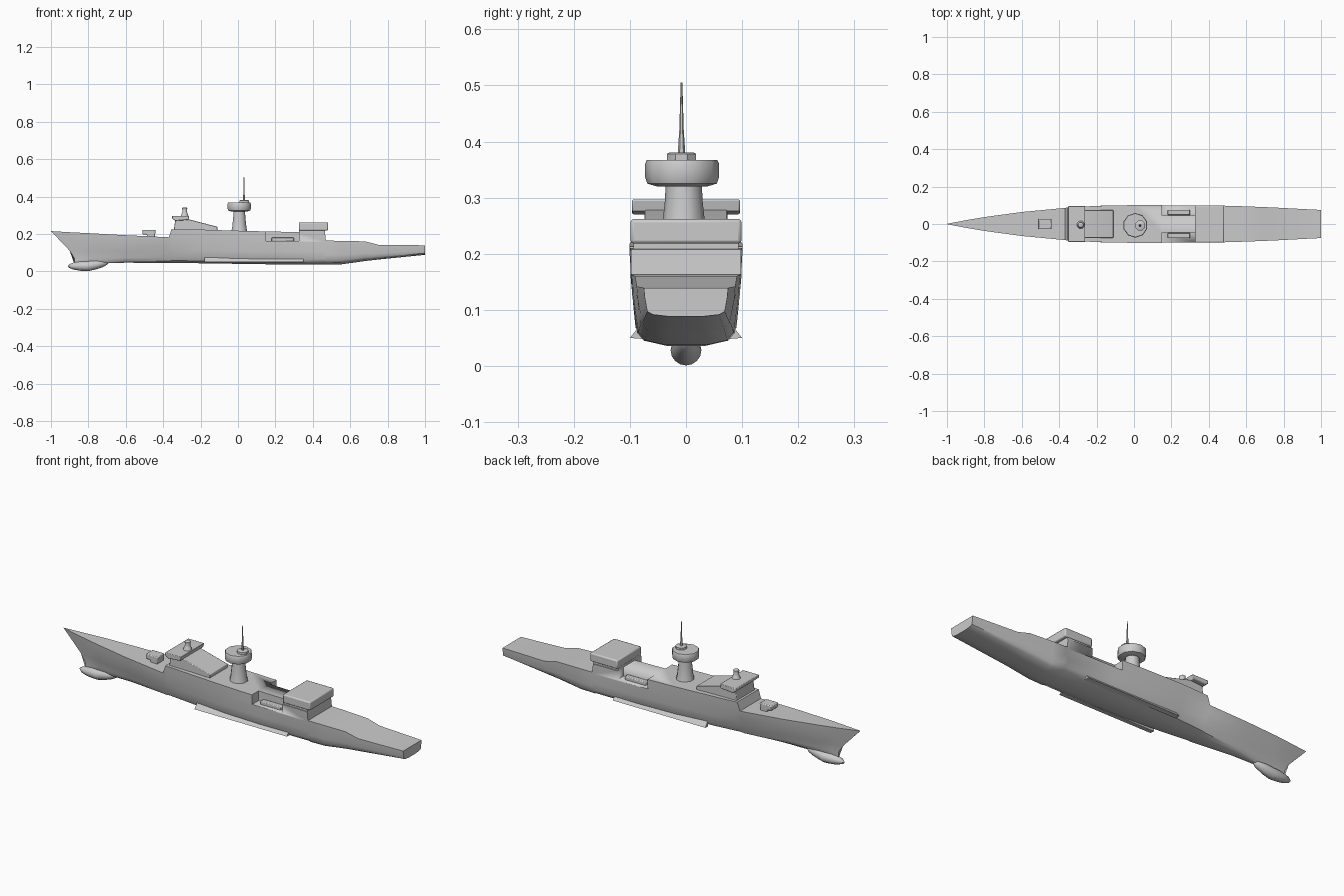
import bpy
import bmesh
from math import radians, pi
from mathutils import Matrix

old = bpy.data.objects.get("Cube")
if old:
    bpy.data.objects.remove(old)

grey = bpy.data.materials.new("ship_grey")
grey.use_nodes = True
colour = (0.6, 0.6, 0.6, 1)
grey.diffuse_color = colour
grey.node_tree.nodes["Principled BSDF"].inputs["Base Color"].default_value = colour


def finish(name, bm, angle=35):
    bmesh.ops.recalc_face_normals(bm, faces=bm.faces)
    mesh = bpy.data.meshes.new(name)
    bm.to_mesh(mesh)
    bm.free()
    mesh.materials.append(grey)
    ob = bpy.data.objects.new(name, mesh)
    bpy.context.collection.objects.link(ob)
    bpy.ops.object.select_all(action='DESELECT')
    ob.select_set(True)
    bpy.context.view_layer.objects.active = ob
    bpy.ops.object.shade_smooth_by_angle(angle=radians(angle))
    return ob


def loft(name, rings, angle=35):
    """Skin a list of closed rings that have equal point counts."""
    bm = bmesh.new()
    rows = [[bm.verts.new(p) for p in ring] for ring in rings]
    n = len(rows[0])
    for a, b in zip(rows, rows[1:]):
        for i in range(n):
            j = (i + 1) % n
            bm.faces.new((a[i], a[j], b[j], b[i]))
    bm.faces.new(rows[0])
    bm.faces.new(rows[-1])
    bmesh.ops.remove_doubles(bm, verts=bm.verts, dist=0.0002)
    return finish(name, bm, angle)


def prism(name, profile, half_width, bevel=0.0, y=0.0):
    """Extrude an x-z profile across the beam."""
    ob = loft(name, [[(x, y + s * half_width, z) for x, z in profile] for s in (-1, 1)])
    if bevel:
        mod = ob.modifiers.new("soft_edges", 'BEVEL')
        mod.width = bevel
        mod.segments = 2
    return ob


def box(name, x0, x1, half_width, z0, z1, bevel=0.0, y=0.0):
    return prism(name, [(x0, z0), (x1, z0), (x1, z1), (x0, z1)], half_width, bevel, y)


def turned(name, x, y, profile, sides):
    """Stack of round rings given as radius and height."""
    rings = []
    for r, z in profile:
        spin = [Matrix.Rotation(2 * pi * (i + 0.5) / sides, 3, 'Z').col[0] * r for i in range(sides)]
        rings.append([(x + p.x, y + p.y, z) for p in spin])
    return loft(name, rings, 45)


# Hull: x, deck half width, bilge half width, deck height, keel height, stem rake
stations = [
    (-1.0, 0.001, 0.001, 0.215, 0.04, 1.0),
    (-0.9, 0.02, 0.004, 0.209, 0.04, 0.45),
    (-0.8, 0.037, 0.012, 0.204, 0.042, 0.1),
    (-0.6, 0.064, 0.033, 0.193, 0.046, 0),
    (-0.37, 0.086, 0.06, 0.182, 0.045, 0),
    (-0.355, 0.088, 0.062, 0.225, 0.045, 0),
    (-0.2, 0.097, 0.078, 0.223, 0.043, 0),
    (0.0, 0.101, 0.088, 0.217, 0.04, 0),
    (0.2, 0.101, 0.09, 0.212, 0.037, 0),
    (0.465, 0.098, 0.087, 0.208, 0.036, 0),
    (0.47, 0.098, 0.087, 0.164, 0.036, 0),
    (0.55, 0.096, 0.085, 0.163, 0.037, 0),
    (0.68, 0.091, 0.081, 0.16, 0.055, 0),
    (0.75, 0.088, 0.078, 0.142, 0.063, 0),
    (1.0, 0.075, 0.069, 0.139, 0.088, 0),
]
rings = []
for x, w, b, top, keel, rake in stations:
    h = top - keel
    half = [
        (0.0, w, top),
        (0.05, w * 0.8 + b * 0.2, keel + h * 0.7),
        (0.1, w * 0.35 + b * 0.65, keel + h * 0.4),
        (0.125, b, keel + h * 0.18),
        (0.125, b * 0.86, keel + h * 0.07),
        (0.125, b * 0.4, keel),
    ]
    side = [(x + dx * rake, y, z) for dx, y, z in half]
    rings.append(side + [(px, -y, z) for px, y, z in reversed(side)])
hull = loft("hull", rings, 40)

# Boat bays cut into both sides
for s in (-1, 1):
    cutter = box("boat_bay_cutter", 0.15, 0.325, 0.04, 0.163, 0.3, y=s * 0.086)
    cutter.hide_render = True
    cutter.hide_set(True)
    cut = hull.modifiers.new("boat_bay", 'BOOLEAN')
    cut.operation = 'DIFFERENCE'
    cut.solver = 'EXACT'
    cut.object = cutter
    side = "left" if s > 0 else "right"
    box("boat_" + side, 0.18, 0.3, 0.014, 0.16, 0.18, 0.004, s * 0.062)

    # Bilge keel fins
    fin = [[(x, s * y, z) for y, z in ((0.08, 0.075), (0.1, 0.05), (0.075, 0.048))]
           for x in (-0.18, 0.35)]
    loft("bilge_keel_" + side, fin)

# Bulb under the bow
bm = bmesh.new()
bmesh.ops.create_uvsphere(bm, u_segments=12, v_segments=8, radius=1,
                          matrix=Matrix.Translation((-0.8, 0, 0.028)) @ Matrix.Diagonal((0.11, 0.025, 0.027, 1)))
for v in bm.verts:
    if v.co.x > -0.8:
        v.co.z += (v.co.x + 0.8) * 0.18
    else:
        v.co.y *= 1.1
finish("bow_bulb", bm, 50)

# Foredeck gun
prism("gun_house", [(-0.485, 0.18), (-0.445, 0.18), (-0.44, 0.222), (-0.51, 0.222), (-0.51, 0.198), (-0.485, 0.195)], 0.028, 0.004)

# Bridge
prism("bridge_house", [(-0.345, 0.21), (-0.11, 0.21), (-0.11, 0.238), (-0.262, 0.278), (-0.335, 0.278)], 0.074, 0.003)
prism("bridge_wings", [(-0.335, 0.27), (-0.265, 0.275), (-0.26, 0.297), (-0.352, 0.297), (-0.352, 0.282)], 0.096, 0.003)
turned("bridge_director", -0.285, -0.005, [(0.024, 0.29), (0.016, 0.312), (0.013, 0.318), (0.015, 0.338), (0.009, 0.342)], 8)

# Midships mast tower
turned("mast_tower", 0.007, -0.004, [(0.047, 0.205), (0.04, 0.235), (0.034, 0.29), (0.032, 0.325)], 10)
turned("radar_drum", 0.007, -0.007, [(0.045, 0.32), (0.062, 0.325), (0.066, 0.337), (0.066, 0.36), (0.063, 0.367)], 10)
turned("radar_cap", 0.033, -0.008, [(0.028, 0.362), (0.028, 0.378), (0.024, 0.38)], 8)
turned("mast_spike", 0.032, -0.008, [(0.007, 0.375), (0.004, 0.42), (0.0015, 0.505)], 6)

# Hangar
box("hangar_base", 0.325, 0.465, 0.094, 0.2, 0.222)
box("hangar_roof", 0.325, 0.482, 0.099, 0.218, 0.262, 0.006)
